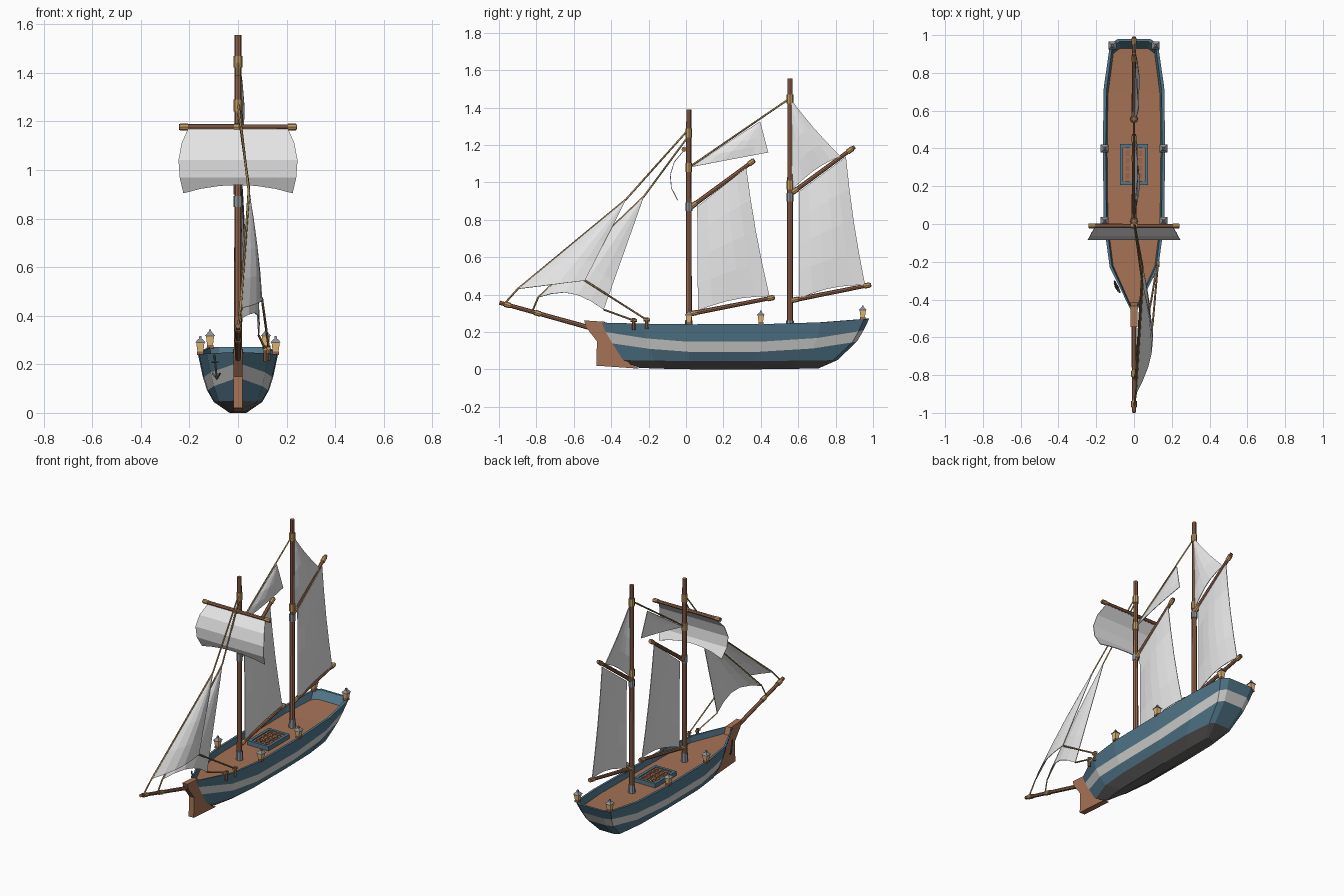
import bpy, bmesh
from math import sin, pi
from mathutils import Vector, Matrix

if "Cube" in bpy.data.objects:
    bpy.data.objects.remove(bpy.data.objects["Cube"])


def material(name, r, g, b):
    m = bpy.data.materials.new(name)
    m.use_nodes = True
    m.diffuse_color = (r, g, b, 1)
    bsdf = next(n for n in m.node_tree.nodes if n.type == 'BSDF_PRINCIPLED')
    bsdf.inputs["Base Color"].default_value = (r, g, b, 1)
    bsdf.inputs["Roughness"].default_value = 0.8
    return m


BLUE = material("hull_blue", .085, .19, .26)
STRIPE = material("stripe_white", .65, .65, .64)
DARK = material("dark_grey", .125, .12, .118)
DECK = material("deck_wood", .38, .17, .09)
SPAR = material("spar_wood", .31, .135, .075)
BRASS = material("brass", .54, .33, .12)
SAIL = material("sail_cloth", .8, .8, .8)
METAL = material("metal_grey", .27, .29, .32)
ROPE = material("rope_tan", .42, .27, .11)
GLASS = material("lantern_glass", .8, .5, .2)


def finish(name, bm, *mats):
    bmesh.ops.recalc_face_normals(bm, faces=bm.faces)
    me = bpy.data.meshes.new(name)
    bm.to_mesh(me)
    bm.free()
    for m in mats:
        me.materials.append(m)
    ob = bpy.data.objects.new(name, me)
    bpy.context.collection.objects.link(ob)
    return ob


def rod(name, a, b, r1, r2, mat, sides=8, roll=0):
    a, b = Vector(a), Vector(b)
    d = b - a
    turn = d.to_track_quat('Z', 'Y').to_matrix().to_4x4() @ Matrix.Rotation(roll, 4, 'Z')
    bm = bmesh.new()
    bmesh.ops.create_cone(bm, cap_ends=True, segments=sides, radius1=r1, radius2=r2,
                          depth=d.length, matrix=Matrix.Translation((a + b) / 2) @ turn)
    return finish(name, bm, mat)


def box(name, centre, size, mat):
    bm = bmesh.new()
    bmesh.ops.create_cube(bm, size=1, matrix=Matrix.Translation(centre) @ Matrix.Diagonal((*size, 1)))
    return finish(name, bm, mat)


def band(name, a, b, t, half, r, mat):
    """Collar around the line a-b at fraction t."""
    a, b = Vector(a), Vector(b)
    d = (b - a).normalized() * half
    c = a.lerp(b, t)
    rod(name, c - d, c + d, r, r, mat)


def rope(name, pts, r=.005, mat=ROPE):
    cu = bpy.data.curves.new(name, 'CURVE')
    cu.dimensions = '3D'
    cu.bevel_depth, cu.bevel_resolution = r, 0
    s = cu.splines.new('POLY')
    s.points.add(len(pts) - 1)
    for p, q in zip(s.points, pts):
        p.co = (*q, 1)
    cu.materials.append(mat)
    ob = bpy.data.objects.new(name, cu)
    bpy.context.collection.objects.link(ob)


def cloth(name, fn, nu, nv):
    bm = bmesh.new()
    g = [[bm.verts.new(fn(i / nu, j / nv)) for i in range(nu + 1)] for j in range(nv + 1)]
    for j in range(nv):
        for i in range(nu):
            bm.faces.new((g[j][i], g[j][i + 1], g[j + 1][i + 1], g[j + 1][i]))
    bmesh.ops.remove_doubles(bm, verts=bm.verts, dist=1e-4)
    ob = finish(name, bm, SAIL)
    mod = ob.modifiers.new("thickness", 'SOLIDIFY')
    mod.thickness, mod.offset = .004, 0


def sail(name, bl, br, tr, tl, bulge=.025, foot=.02, leech=.01, low=.15):
    """Four-cornered cloth; low sets how much the foot shares the bulge."""
    bl, br, tr, tl = map(Vector, (bl, br, tr, tl))

    def point(u, v):
        p = bl.lerp(br, u).lerp(tl.lerp(tr, u), v)
        p.x += bulge * sin(pi * u) * sin(pi * (low + (1 - low) * v))
        p.z += foot * sin(pi * u) * (1 - v)
        p.y -= leech * sin(pi * v) * u
        return p
    cloth(name, point, 5, 4)


# Hull: rings lofted from keel to rail, then inside down to the deck
STATIONS = [(0, .12), (.155, .78), (.316, .97), (.6, 1), (.82, .97), (.98, .77), (1, .52)]


def ring(bm, bow, stern, half, z_bow, z_mid, z_stern):
    side = []
    for t, w in STATIONS:
        z = z_mid + ((z_bow - z_mid) * (1 - t / .4) ** 2 if t < .4
                     else (z_stern - z_mid) * ((t - .4) / .6) ** 3)
        side.append((half * w, bow + (stern - bow) * t, z))
    return [bm.verts.new(p) for p in side] + [bm.verts.new((-x, y, z)) for x, y, z in reversed(side)]


bm = bmesh.new()
rings = [ring(bm, *p) for p in (
    (-.25, .71, .035, .008, 0, .006),
    (-.35, .81, .100, .050, .045, .05),
    (-.40, .915, .128, .140, .092, .15),
    (-.43, .95, .145, .200, .146, .21),
    (-.45, .98, .165, .250, .241, .272),
    (-.44, .965, .150, .250, .241, .272),
    (-.43, .93, .142, .212, .205, .225))]
for k, slot in enumerate((2, 0, 1, 0, 0, 0)):
    n = len(rings[k])
    for i in range(n):
        j = (i + 1) % n
        f = bm.faces.new((rings[k][i], rings[k][j], rings[k + 1][j], rings[k + 1][i]))
        f.material_index = slot
for loop, slot in ((rings[0], 2), (rings[-1], 3)):
    for i in range(len(STATIONS) - 1):
        f = bm.faces.new((loop[i], loop[i + 1], loop[-2 - i], loop[-1 - i]))
        f.material_index = slot
finish("hull", bm, BLUE, STRIPE, DARK, DECK)

# Stem post
bm = bmesh.new()
outline = [(-.545, .262), (-.53, .22), (-.476, .15), (-.48, .02), (-.25, .004),
           (-.30, .03), (-.38, .13), (-.42, .22), (-.435, .255)]
f = bm.faces.new([bm.verts.new((-.018, y, z)) for y, z in outline])
ext = bmesh.ops.extrude_face_region(bm, geom=[f])
bmesh.ops.translate(bm, vec=(.036, 0, 0), verts=[v for v in ext["geom"] if isinstance(v, bmesh.types.BMVert)])
finish("stem_post", bm, DECK)

# Masts with collars
for tag, y, top, brass, iron in (("fore", .015, 1.39, (1.08, 1.265), .87), ("main", .556, 1.555, (.985, 1.445), .92)):
    rod(tag + "_mast", (0, y, .2), (0, y, top), .0165, .0135, SPAR)
    rod(tag + "_mast_foot", (0, y, .2), (0, y, .262), .022, .02, METAL)
    for z in brass:
        rod(tag + "_mast_collar", (0, y, z - .024), (0, y, z + .024), .018, .018, BRASS)
    rod(tag + "_mast_iron", (0, y, iron - .022), (0, y, iron + .022), .019, .019, METAL)

# Spars: booms, gaffs, bowsprit and yard
for name, a, b, r, marks in (
        ("fore_boom", (0, .015, .296), (0, .475, .386), .0125, (.06, .95)),
        ("main_boom", (0, .556, .367), (0, .99, .453), .0125, (.06, .95)),
        ("fore_gaff", (0, .015, .86), (0, .367, 1.12), .0125, (.08, .95)),
        ("main_gaff", (0, .556, .936), (0, .902, 1.19), .0125, (.08, .93)),
        ("bowsprit", (0, -.46, .208), (0, -.997, .357), .013, (.62, .92)),
        ("yard", (-.242, -.01, 1.177), (.242, -.01, 1.177), .012, (.04, .5, .96))):
    rod(name, a, b, r, r * .85, SPAR)
    for t in marks:
        band(name + "_band", a, b, t, .016, r * 1.15, BRASS)

# Fore-and-aft sails
sail("fore_sail", (.004, .064, .315), (.004, .446, .392), (.004, .322, 1.078), (.004, .06, .87))
sail("main_sail", (.004, .604, .38), (.004, .957, .452), (.004, .855, 1.137), (.004, .604, .95))
sail("top_sail", (.004, .57, .965), (.004, .825, 1.14), (.004, .556, 1.45), (.004, .556, 1.45), .022, .02, .012)
sail("stay_sail", (0, .03, 1.083), (.015, .44, 1.16), (0, .396, 1.326), (0, .396, 1.326), .015, 0, 0)

# Jibs with stays and sheets
for tag, tack, clew, head, tip, top, cleat, foot in (
        ("outer", (.01, -.9, .43), (.098, -.54, .475), (.045, -.32, .91), (0, -.97, .352), 1.285, (.127, -.21, .265), 0),
        ("inner", (.01, -.79, .385), (.085, -.44, .32), (.045, -.225, .925), (0, -.82, .315), 1.25, (.112, -.28, .262), .055)):
    sail(tag + "_jib", tack, clew, head, head, .032, foot, 0, .4)
    rope(tag + "_stay", [(0, .015, top), head, tack, tip])
    rope(tag + "_sheet", [clew, cleat])
    x, y, z = cleat
    rod(tag + "_cleat_post", (x, y, z - .05), (x, y, z + .012), .009, .009, SPAR, 6)
    rod(tag + "_cleat_bar", (x, y - .018, z), (x, y + .018, z), .008, .008, BRASS, 6)
rope("mast_stay", [(0, .556, 1.45), (0, .015, 1.08)])

# Square sail, bellied forward, with an arched foot
ROWS = [(.205, -.012, 1.17), (.232, -.062, 1.11), (.245, -.084, 1.04), (.24, -.078, .97), (.225, -.045, .905)]


def square(u, v):
    w, y, z = ROWS[round(v * 4)]
    s = 2 * u - 1
    arch = (1 - s * s) if v == 1 else 0
    return (s * w, y - .017 * arch, z + .034 * arch)


cloth("square_sail", square, 6, 4)

# Deck hatch with lattice
box("hatch_panel", (0, .315, .212), (.12, .2, .02), SPAR)
for s in (-1, 1):
    box("hatch_side", (s * .066, .315, .216), (.018, .215, .036), BLUE)
    box("hatch_end", (0, .315 + s * .099, .216), (.15, .018, .036), BLUE)
for x in (-.05, -.017, .017, .05):
    box("hatch_bar", (x, .315, .222), (.011, .18, .014), DECK)
for i in range(5):
    box("hatch_rung", (0, .235 + i * .04, .222), (.11, .011, .013), DECK)

# Lanterns on the rails: square, tapered glass under a pyramid roof
for side in (-1, 1):
    for x, y, z in ((.155, .015, .245), (.155, .4, .245), (.115, .945, .272)):
        x *= side
        for part, low, high, r1, r2, mat in (
                ("base", -.006, .008, .019, .019, SPAR), ("glass", .008, .045, .017, .024, GLASS),
                ("roof", .045, .06, .03, .011, METAL), ("knob", .06, .071, .008, .006, METAL)):
            rod("lantern_" + part, (x, y, z + low), (x, y, z + high), r1, r2, mat, 4, pi / 4)

# Anchor hung on the right bow
base, along = Vector((-.087, -.332, .14)), Vector((-.437, .9, 0))
up = Vector((-.1, -.05, .95))
rod("anchor_shank", base, base + up * .085, .005, .004, DARK, 6)
rod("anchor_stock", base + up * .072 - along * .025, base + up * .072 + along * .025, .004, .004, DARK, 6)
rope("anchor_arms", [base + along * .034 * sin(a) + up * (.036 - .036 * .95 ** abs(a * 15))
                     for a in (-1.4, -.9, -.45, 0, .45, .9, 1.4)], .005, DARK)
rope("anchor_ring", [base + along * .01 * sin(k * pi / 4) + up * (.093 + .01 * sin(k * pi / 4 + pi / 2))
                     for k in range(9)], .003, DARK)
